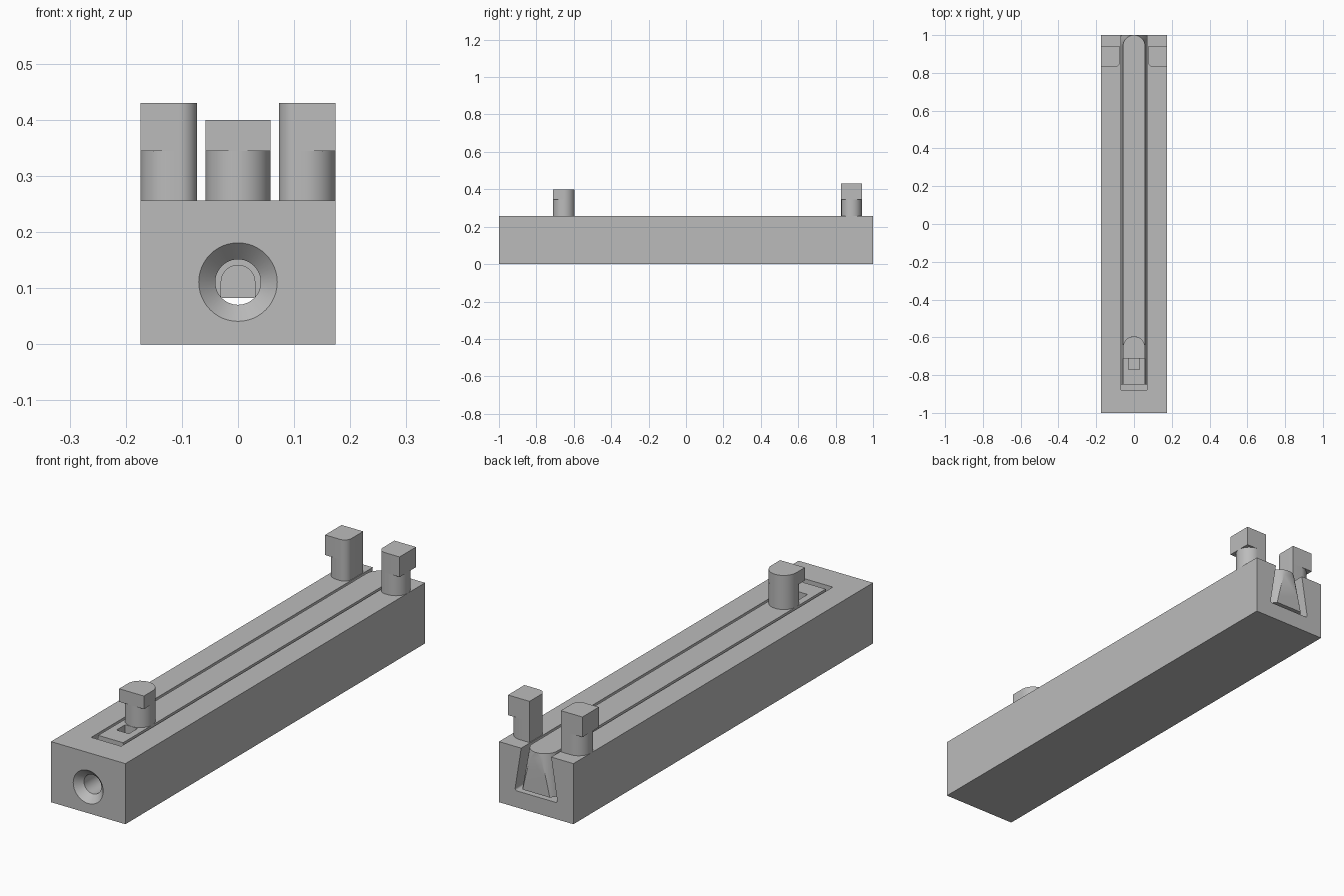
import bpy, bmesh
from math import sin, cos, pi, radians

cube = bpy.data.objects.get("Cube")
if cube:
    bpy.data.objects.remove(cube, do_unlink=True)

GREY = (0.5, 0.5, 0.5, 1)
grey = bpy.data.materials.new("plain grey")
grey.use_nodes = True
grey.diffuse_color = GREY
grey.node_tree.nodes["Principled BSDF"].inputs["Base Color"].default_value = GREY

HALF, TOP = 0.174, 0.256      # body half width and height
SLOPE = 0.161                 # dovetail flare per unit of depth


def loft(name, rings, round_floor=0):
    """Closed solid through matching rings of 3D points."""
    bm = bmesh.new()
    loops = [[bm.verts.new(p) for p in ring] for ring in rings]
    n = len(loops[0])
    for a, b in zip(loops, loops[1:]):
        for i in range(n):
            j = (i + 1) % n
            bm.faces.new((a[i], a[j], b[j], b[i]))
    bm.faces.new(loops[0])
    bm.faces.new(loops[-1])
    if round_floor:
        floor = min(v.co.z for v in bm.verts)
        edges = [e for e in bm.edges if all(v.co.z == floor for v in e.verts)
                 and e.verts[0].co.x == e.verts[1].co.x]
        bmesh.ops.bevel(bm, geom=edges, offset=round_floor, segments=4,
                        profile=0.5, affect='EDGES')
    bmesh.ops.recalc_face_normals(bm, faces=bm.faces)
    mesh = bpy.data.meshes.new(name)
    bm.to_mesh(mesh)
    bm.free()
    mesh.materials.append(grey)
    obj = bpy.data.objects.new(name, mesh)
    bpy.context.collection.objects.link(obj)
    return obj


def at(outline, z):
    return [(x, y, z) for x, y in outline]


def prism(name, outline, z0, z1):
    return loft(name, [at(outline, z0), at(outline, z1)])


def rect(x0, x1, y0, y1):
    return [(x0, y0), (x1, y0), (x1, y1), (x0, y1)]


def arc(cx, cy, r, start, end, n=32):
    angles = [radians(start + (end - start) * i / n) for i in range(n + 1)]
    return [(cx + r * cos(a), cy + r * sin(a)) for a in angles]


def cut(obj, *cutters):
    """Subtract each cutter, then discard it."""
    bpy.context.view_layer.objects.active = obj
    for cutter in cutters:
        cutter.hide_render = True
        mod = obj.modifiers.new("cut", 'BOOLEAN')
        mod.operation, mod.solver, mod.object = 'DIFFERENCE', 'EXACT', cutter
        bpy.ops.object.modifier_apply(modifier=mod.name)
        bpy.data.objects.remove(cutter, do_unlink=True)


# Body with an undercut groove open at the back and a countersunk screw hole
body = prism("body", rect(-HALF, HALF, -1, 1), 0, TOP)


def groove_ring(z):
    w = 0.07 + (TOP - z) * SLOPE
    return at(rect(-w, w, -0.88, 1.1), z)


def hole_ring(y, r):
    return [(x, y, z) for x, z in arc(0, 0.111, r, 0, 360, 48)[:-1]]


groove = loft("groove_cutter", [groove_ring(0.07), groove_ring(0.3)], 0.01)
screw_hole = loft("screw_hole_cutter", [hole_ring(-1.03, 0.0995), hole_ring(-0.97, 0.0405),
                                        hole_ring(-0.87, 0.0405)])
cut(body, groove, screw_hole)

# Slider with a tapering round end trimmed flush with the back of the body
def slider_ring(z):
    w = 0.058 + (TOP - z) * SLOPE
    return at([(-w, -0.85), (w, -0.85)] + arc(0, 0.942, w, 0, 180), z)


slider = loft("slider", [slider_ring(0.083), slider_ring(TOP)])
channel_outline = [(-0.03, 0.05), (0.03, 0.05)] + arc(0, 0.111, 0.03, 0, 180, 24)
channel = loft("channel_cutter", [[(x, y, z) for x, z in channel_outline]
                                  for y in (-0.9, -0.711)])
pocket = prism("pocket_cutter", rect(-0.029, 0.029, -0.77, -0.712), 0.12, 0.3)
back_trim = prism("back_trim_cutter", rect(-0.3, 0.3, 1, 1.2), -0.1, 0.4)
cut(slider, channel, pocket, back_trim)

# Hook post on the slider: round stem, square-fronted head
stem = arc(0, -0.653, 0.058, 0, 360, 48)[:-1]
head = [(-0.058, -0.711), (0.058, -0.711)] + arc(0, -0.653, 0.058, 0, 180)
parts = [body, slider, prism("slider_post_stem", stem, 0.25, 0.345),
         prism("slider_post_head", head, 0.345, 0.4)]

# Pair of hook posts at the back: rounded outside on the stem, square on the head
inner = [(0.073, 0.94)] + arc(0.105, 0.862, 0.032, 180, 270, 12)
stem = inner + arc(0.119, 0.885, 0.055, -90, 90)
head = inner + [(HALF, 0.83), (HALF, 0.94)]
for side, s in (("left", 1), ("right", -1)):
    for part, outline, z0, z1 in (("stem", stem, 0.25, 0.345), ("head", head, 0.345, 0.43)):
        mirrored = [(x * s, y) for x, y in outline]
        parts.append(prism(f"{side}_post_{part}", mirrored, z0, z1))

# Smooth the curved walls, keep the edges crisp
bpy.ops.object.select_all(action='DESELECT')
for obj in parts:
    obj.select_set(True)
bpy.context.view_layer.objects.active = body
bpy.ops.object.shade_smooth_by_angle(angle=radians(30))
